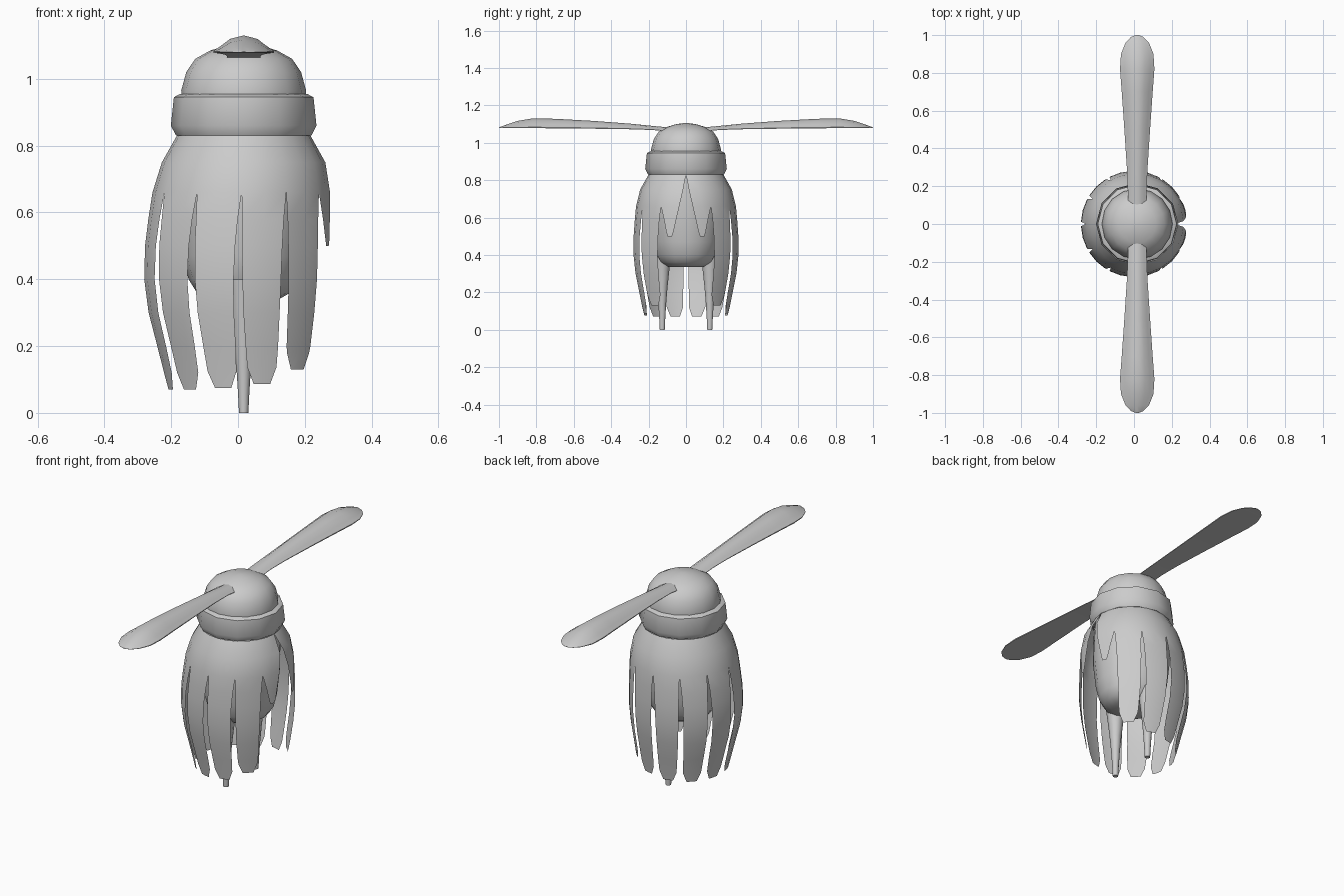
import bpy, bmesh, math

if "Cube" in bpy.data.objects:
    bpy.data.objects.remove(bpy.data.objects["Cube"])

CX = 0.017  # body axis
grey = bpy.data.materials.new("plain_grey")
grey.diffuse_color = (0.6, 0.6, 0.6, 1)
grey.use_nodes = True
grey.node_tree.nodes["Principled BSDF"].inputs["Base Color"].default_value = grey.diffuse_color


def finish(name, bm, angle=40, closed=True):
    if closed:
        bmesh.ops.recalc_face_normals(bm, faces=bm.faces)
    me = bpy.data.meshes.new(name)
    bm.to_mesh(me)
    bm.free()
    me.materials.append(grey)
    ob = bpy.data.objects.new(name, me)
    bpy.context.collection.objects.link(ob)
    bpy.ops.object.select_all(action='DESELECT')
    ob.select_set(True)
    bpy.context.view_layer.objects.active = ob
    bpy.ops.object.shade_smooth_by_angle(angle=math.radians(angle))
    return ob


def loft(bm, rings):
    """Join closed rings of points and cap both ends."""
    vs = [[bm.verts.new(p) for p in r] for r in rings]
    n = len(vs[0])
    for a, b in zip(vs, vs[1:]):
        for i in range(n):
            j = (i + 1) % n
            bm.faces.new((a[i], a[j], b[j], b[i]))
    bm.faces.new(vs[0][::-1])
    bm.faces.new(vs[-1])


def lathe(name, profile, segs, y=0.0, turn=0.0, angle=40):
    bm = bmesh.new()
    rings = []
    for r, z in profile:
        rings.append([(CX + r * math.cos(turn + math.tau * i / segs),
                       y + r * math.sin(turn + math.tau * i / segs), z)
                      for i in range(segs)])
    loft(bm, rings)
    return finish(name, bm, angle)


# Head dome, collar band and egg-shaped inner body
lathe("head", [(.185, .94), (.187, .965), (.172, 1.02), (.145, 1.06),
               (.10, 1.085), (.05, 1.1), (.012, 1.105)], 16)
lathe("collar", [(.19, .828), (.203, .831), (.218, .86), (.209, .945),
                 (.19, .955), (.17, .955)], 12)
lathe("inner_body", [(.03, .335), (.10, .337), (.14, .36), (.165, .40),
                     (.182, .47), (.196, .6), (.198, .72), (.19, .83)], 16)

# Tapered legs
for side, y in (("front", -.127), ("back", .127)):
    lathe(side + "_leg", [(.014, 0), (.017, .06), (.022, .14), (.03, .23),
                          (.04, .32), (.05, .40)], 10, y)

# Rotor blades: flat underside, bell-shaped top
STATIONS = [(.07, .05, 1.058, 1.08), (.18, .05, 1.068, 1.09),
            (.3, .055, 1.072, 1.102), (.5, .068, 1.075, 1.117),
            (.7, .082, 1.077, 1.128), (.82, .091, 1.078, 1.13),
            (.9, .086, 1.078, 1.117), (.96, .062, 1.079, 1.097),
            (.99, .033, 1.079, 1.086), (1.0, .008, 1.079, 1.082)]
BELL = [(-1, 0), (-1, .1), (-.75, .4), (-.45, .8), (0, 1),
        (.45, .8), (.75, .4), (1, .1), (1, 0)]
for side, s in (("front", -1), ("back", 1)):
    bm = bmesh.new()
    loft(bm, [[(CX + u * w, s * y, lo + h * (hi - lo)) for u, h in BELL]
              for y, w, lo, hi in STATIONS])
    finish(side + "_blade", bm)

# Skirt profile: height, radius, axis offset
SKIRT = [(.0, .21, .015), (.1, .23, .013), (.2, .25, .008), (.3, .27, .002),
         (.4, .281, 0), (.52, .28, .002), (.66, .267, .011),
         (.75, .245, .017), (.83, .2, .017)]


def skirt_point(deg, z):
    for (z0, r0, c0), (z1, r1, c1) in zip(SKIRT, SKIRT[1:]):
        if z <= z1:
            t = (z - z0) / (z1 - z0)
            break
    r, c = r0 + t * (r1 - r0), c0 + t * (c1 - c0)
    a = math.radians(deg)
    return (c + r * math.cos(a), r * math.sin(a), z)


def strip(bm, rows):
    """Sheet through rows of (height, start angle, end angle)."""
    vs = [[bm.verts.new(skirt_point(a + (b - a) * k / 2, z)) for k in range(3)]
          for z, a, b in rows]
    for p, q in zip(vs, vs[1:]):
        for k in range(2):
            bm.faces.new((p[k], q[k], q[k + 1], p[k + 1]))


# Skirt: one sheet cut into hanging strips, mirrored front to back
bm = bmesh.new()
for mid, end in ((45, .13), (75, .087), (105, .075), (135, .07), (165, .07)):
    rows = [(.83, 15), (.75, 15), (.66, 15), (.58, 13.6), (.5, 12.9),
            (.4, 12.3), (.3, 12), (.2, 11.6), (end + .05, 11), (end, 6.5)]
    strip(bm, [(z, mid - h, mid + h) for z, h in rows])
strip(bm, [(.83, 0, 30), (.75, 3.6, 30), (.66, 7.7, 30), (.58, 11.4, 25),
           (.52, 14, 22), (.5, 15.5, 20.5)])
half = bm.faces[:]
copy = bmesh.ops.duplicate(bm, geom=bm.verts[:] + bm.edges[:] + half)["geom"]
for v in copy:
    if isinstance(v, bmesh.types.BMVert):
        v.co.y *= -1
bmesh.ops.reverse_faces(bm, faces=[f for f in copy if isinstance(f, bmesh.types.BMFace)])
bmesh.ops.remove_doubles(bm, verts=bm.verts, dist=.0005)
finish("skirt_strips", bm, 50, closed=False)
